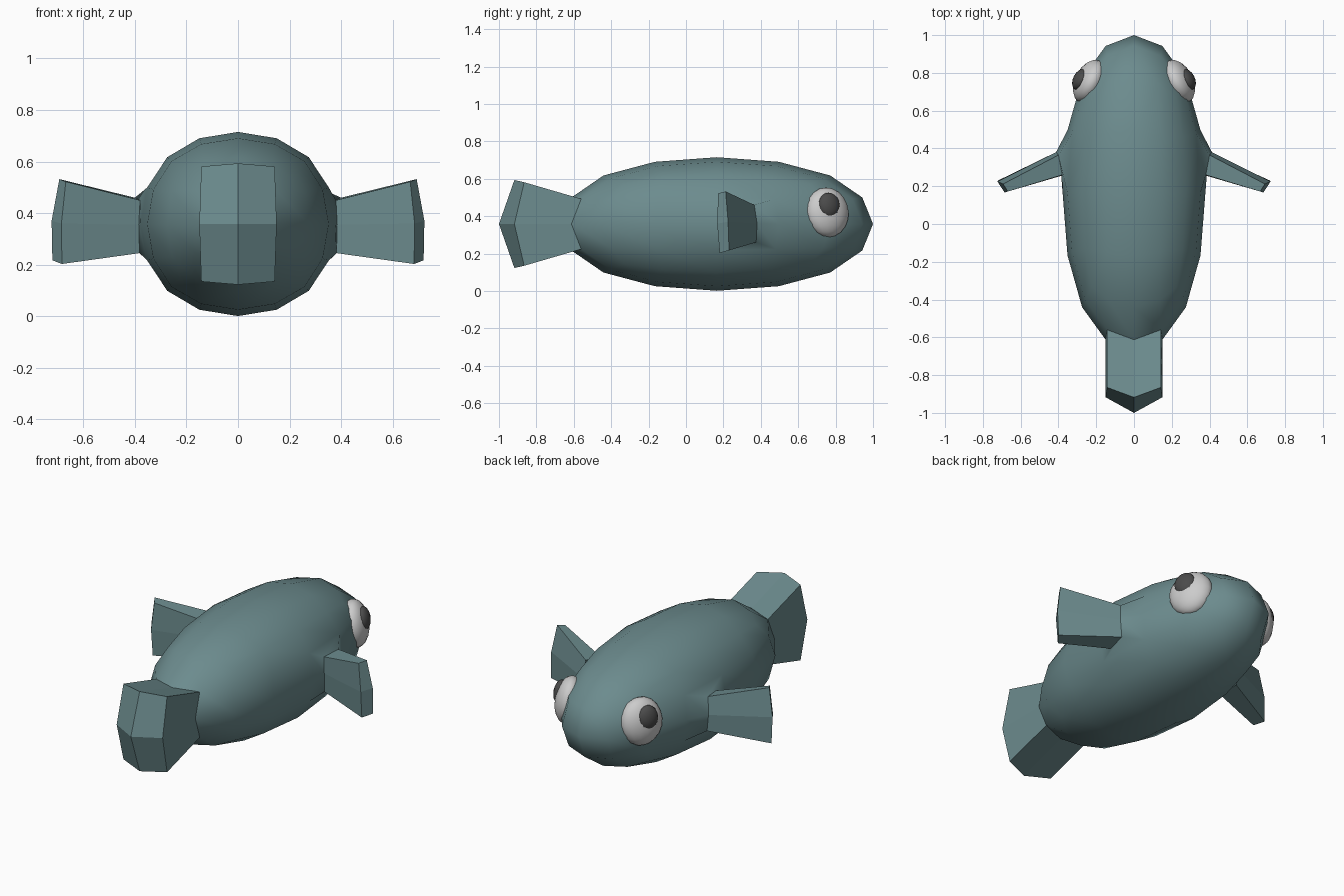
import bpy, bmesh, math
from mathutils import Vector, Euler

if "Cube" in bpy.data.objects:
    bpy.data.objects.remove(bpy.data.objects["Cube"])


def material(name, colour):
    m = bpy.data.materials.new(name)
    m.diffuse_color = (*colour, 1)
    m.use_nodes = True
    m.node_tree.nodes["Principled BSDF"].inputs["Base Color"].default_value = m.diffuse_color
    return m


BODY = material("body_teal", (0.15, 0.26, 0.27))
FIN = material("fin_pale_teal", (0.37, 0.53, 0.53))
WHITE = material("eye_white", (0.75, 0.72, 0.72))
DARK = material("pupil_dark", (0.07, 0.07, 0.07))

# Body: rounded cube, stretched to the bounds of the fish
bpy.ops.mesh.primitive_cube_add(size=2)
fish = bpy.context.object
fish.name = "body_with_fins"
sub = fish.modifiers.new("round", 'SUBSURF')
sub.levels = 2
bm = bmesh.new()
bm.from_object(fish, bpy.context.evaluated_depsgraph_get())
fish.modifiers.clear()
r = max(v.co.x for v in bm.verts)
half, centre = Vector((0.378, 0.835, 0.357)), Vector((0, 0.165, 0.358))
for v in bm.verts:
    v.co = Vector([v.co[i] / r * half[i] + centre[i] for i in range(3)])
for f in bm.faces:
    f.smooth = True


def extrude(faces):
    """Extrude a face patch in place; return its new verts and faces."""
    out = bmesh.ops.extrude_face_region(bm, geom=faces)["geom"]
    for f in [f for f in faces if f.is_valid]:
        bm.faces.remove(f)
    return ([g for g in out if isinstance(g, bmesh.types.BMVert)],
            [g for g in out if isinstance(g, bmesh.types.BMFace)])


def paint_fin(verts):
    for f in {f for v in verts for f in v.link_faces}:
        f.material_index = 1
        f.smooth = False


def patch(test):
    return [f for f in bm.faces if test(f.calc_center_median())]


# Tail: rear patch pulled back and flared in height
tail_verts, _ = extrude(patch(lambda c: c.y < -0.5 and abs(c.x) < 0.14
                              and abs(c.z - centre.z) < 0.13))
for v in tail_verts:
    v.co.y = min(v.co.y - 0.305, -0.86)
    v.co.z = centre.z + (v.co.z - centre.z) * 1.66
min(tail_verts, key=lambda v: v.co.y).co.y = -1.0
paint_fin(tail_verts)

# Side fins: (x, y, z) for low, middle, high at the front and rear edges
ROOT = [[(.382, .26, .245), (.385, .255, .355), (.38, .26, .45)],
        [(.40, .375, .26), (.413, .38, .36), (.40, .365, .46)]]
TIP = [[(.683, .18, .203), (.685, .167, .36), (.668, .172, .522)],
       [(.72, .23, .217), (.723, .225, .37), (.693, .212, .532)]]


def place(verts, table, side):
    ordered = sorted(verts, key=lambda v: v.co.y)
    cut = sum(v.co.y for v in ordered) / len(ordered)
    for row, group in enumerate(([v for v in ordered if v.co.y < cut],
                                 [v for v in ordered if v.co.y >= cut])):
        for v, p in zip(sorted(group, key=lambda v: v.co.z), table[row]):
            v.co = (side * p[0], p[1], p[2])


for side in (-1, 1):
    faces = patch(lambda c: side * c.x > 0.28 and 0.17 < c.y < 0.48
                  and abs(c.z - centre.z) < 0.13)
    verts, faces = extrude(faces)
    place(verts, ROOT, side)
    verts, faces = extrude(faces)
    place(verts, TIP, side)
    paint_fin(verts)

bmesh.ops.recalc_face_normals(bm, faces=bm.faces)
bm.to_mesh(fish.data)
bm.free()
fish.data.materials.clear()
fish.data.materials.append(BODY)
fish.data.materials.append(FIN)


# Eyes: flattened balls lying against the head, with raised pupils
def eye_part(name, side, loc, radii, mat):
    bpy.ops.mesh.primitive_uv_sphere_add(
        segments=16, ring_count=10, radius=1,
        location=(side * loc[0], loc[1], loc[2]),
        rotation=Euler((0, -side * math.radians(8), side * math.radians(27))))
    ob = bpy.context.object
    ob.name = name
    ob.scale = radii
    bpy.ops.object.shade_smooth()
    ob.data.materials.append(mat)


for side, label in ((-1, "left"), (1, "right")):
    eye_part(label + "_eye", side, (.235, .755, .42), (.077, .123, .134), WHITE)
    eye_part(label + "_pupil", side, (.284, .765, .458), (.038, .061, .068), DARK)
